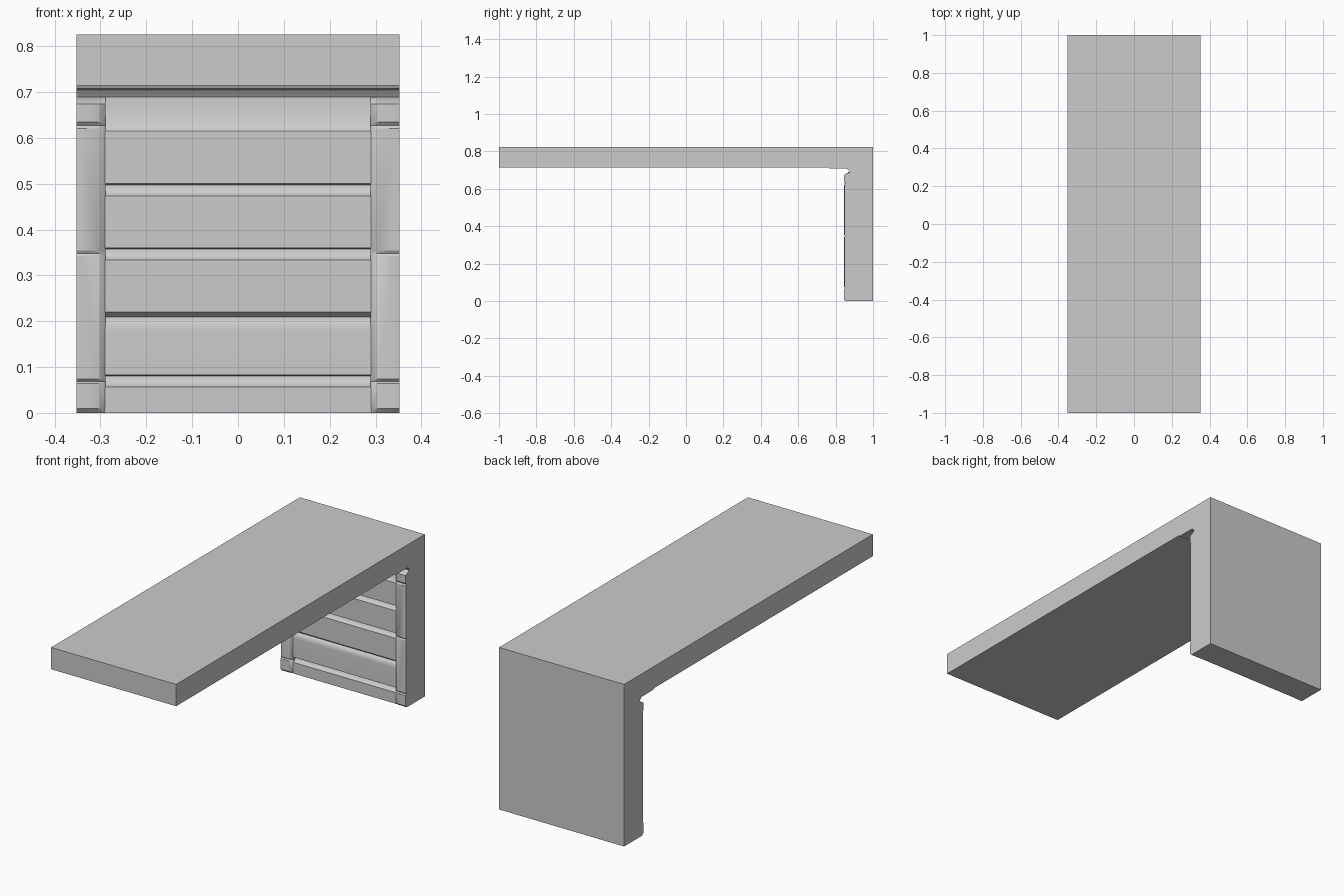
import bpy, bmesh, math

if "Cube" in bpy.data.objects:
    bpy.data.objects.remove(bpy.data.objects["Cube"])


def finish(bm, name):
    bmesh.ops.recalc_face_normals(bm, faces=bm.faces)
    me = bpy.data.meshes.new(name)
    bm.to_mesh(me)
    bm.free()
    ob = bpy.data.objects.new(name, me)
    bpy.context.collection.objects.link(ob)
    bpy.ops.object.select_all(action='DESELECT')
    bpy.context.view_layer.objects.active = ob
    ob.select_set(True)
    bpy.ops.object.shade_smooth_by_angle(angle=math.radians(30))
    return ob


def loft(rings, name):
    """Skin closed rings of points and cap both ends."""
    bm = bmesh.new()
    vs = [[bm.verts.new(p) for p in r] for r in rings]
    n = len(vs[0])
    for a, b in zip(vs, vs[1:]):
        for i in range(n):
            j = (i + 1) % n
            bm.faces.new((a[i], a[j], b[j], b[i]))
    bm.faces.new(vs[0])
    bm.faces.new(vs[-1])
    return finish(bm, name)


def extrude_x(profile, half, name):
    return loft([[(x, y, z) for y, z in profile] for x in (-half, half)], name)


def cove(y0, z0, y1, z1, steps=6):
    """Quarter curve, vertical at the start and bending outwards."""
    pts = []
    for i in range(steps + 1):
        a = math.radians(70) * i / steps
        pts.append((y0 + (y1 - y0) * (1 - math.cos(a)) / (1 - math.cos(math.radians(70))),
                    z0 + (z1 - z0) * math.sin(a) / math.sin(math.radians(70))))
    return pts


# Top slab and back leg in one L-shaped profile, with the groove under the slab
body = [(-1, .825), (-1, .714), (.763, .714), (.766, .708), (.855, .708),
        (.866, .704), (.877, .689), (.877, 0), (1, 0), (1, .825)]
extrude_x(body, .352, "slab_and_leg")

# Clapboard panel on the inner face of the leg
FACE, DEEP = .857, .875
panel = cove(DEEP, .688, FACE, .615)
for z in (.50, .36):
    panel += [(FACE, z)] + cove(DEEP, z - .003, FACE, z - .027)
panel += [(FACE, .22), (DEEP - .004, .209)]
panel += list(reversed(cove(FACE, .18, DEEP - .006, .207)))    # rounded-over board
panel += [(FACE, .083)] + cove(DEEP, .080, FACE, .057)
panel += [(FACE, 0), (.879, 0), (.879, .688)]
extrude_x(panel, .291, "board_panel")

# Corner posts: cross-section points (x, y, share of the inset)
section = [(.289, .879, 0), (.289, .858, .3), (.297, .850, .7), (.306, .846, 1),
           (.340, .845, 1), (.352, .846, 1), (.352, .879, 0)]
# Heights and front inset: chamfered ends, narrow joints between the blocks
levels = [(0, .010), (.010, 0), (.064, 0), (.069, .006), (.074, .001),
          (.342, .001), (.348, .005), (.354, .001),
          (.620, .001), (.627, .006), (.634, 0), (.674, 0), (.682, .014), (.689, .030)]
for side, label in ((-1, "left"), (1, "right")):
    rings = [[(side * x, min(y + w * d, .879), z) for x, y, w in section]
             for z, d in levels]
    loft(rings, label + "_post")
